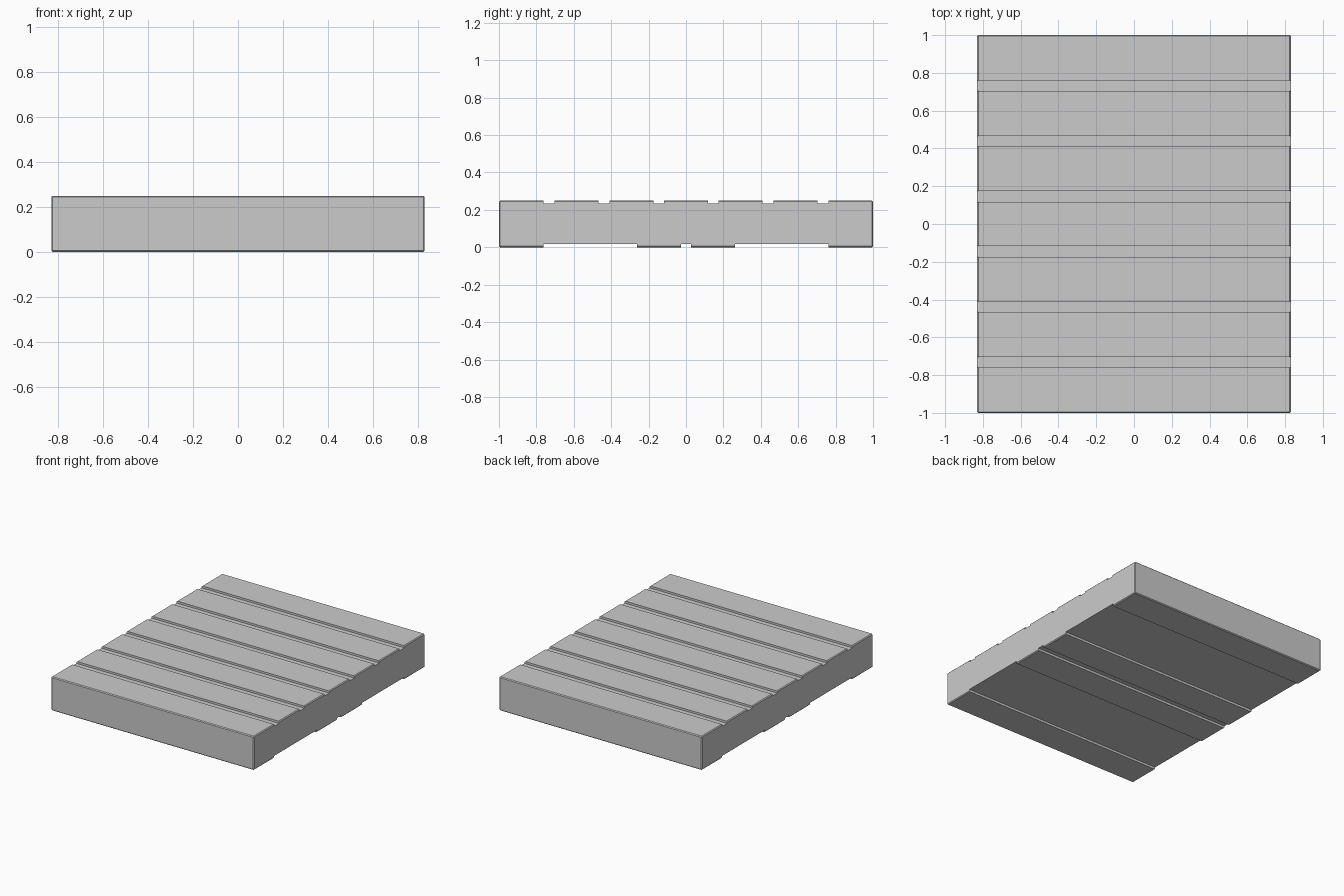
import bpy
import bmesh

if "Cube" in bpy.data.objects:
    bpy.data.objects.remove(bpy.data.objects["Cube"])

HALF_X, HEIGHT = 0.83, 0.25


def make_box(name, size, centre):
    mesh = bpy.data.meshes.new(name)
    bm = bmesh.new()
    bmesh.ops.create_cube(bm, size=1)
    bmesh.ops.scale(bm, vec=size, verts=bm.verts)
    bmesh.ops.translate(bm, vec=centre, verts=bm.verts)
    bm.to_mesh(mesh)
    bm.free()
    obj = bpy.data.objects.new(name, mesh)
    bpy.context.collection.objects.link(obj)
    return obj


# Main slab with slightly softened outer edges
slab = make_box("slab", (2 * HALF_X, 2, HEIGHT), (0, 0, HEIGHT / 2))
bevel = slab.modifiers.new("edge_bevel", 'BEVEL')
bevel.width = 0.006
bevel.segments = 1

# Channels across the full width: (y centre, y width, depth, z of surface)
channels = [(s * y, 0.058, 0.015, HEIGHT) for y in (0.146, 0.438, 0.732) for s in (-1, 1)]
channels += [(-0.513, 0.5, 0.017, 0), (0, 0.055, 0.017, 0), (0.513, 0.5, 0.017, 0)]

# Cut top grooves and underside recesses
for i, (y, width, depth, z) in enumerate(channels):
    cutter = make_box(f"channel_cutter_{i}", (2, width, 2 * depth), (0, y, z))
    cutter.hide_render = True
    cutter.hide_viewport = False
    cutter.display_type = 'WIRE'
    cut = slab.modifiers.new(f"channel_{i}", 'BOOLEAN')
    cut.operation = 'DIFFERENCE'
    cut.solver = 'EXACT'
    cut.object = cutter
